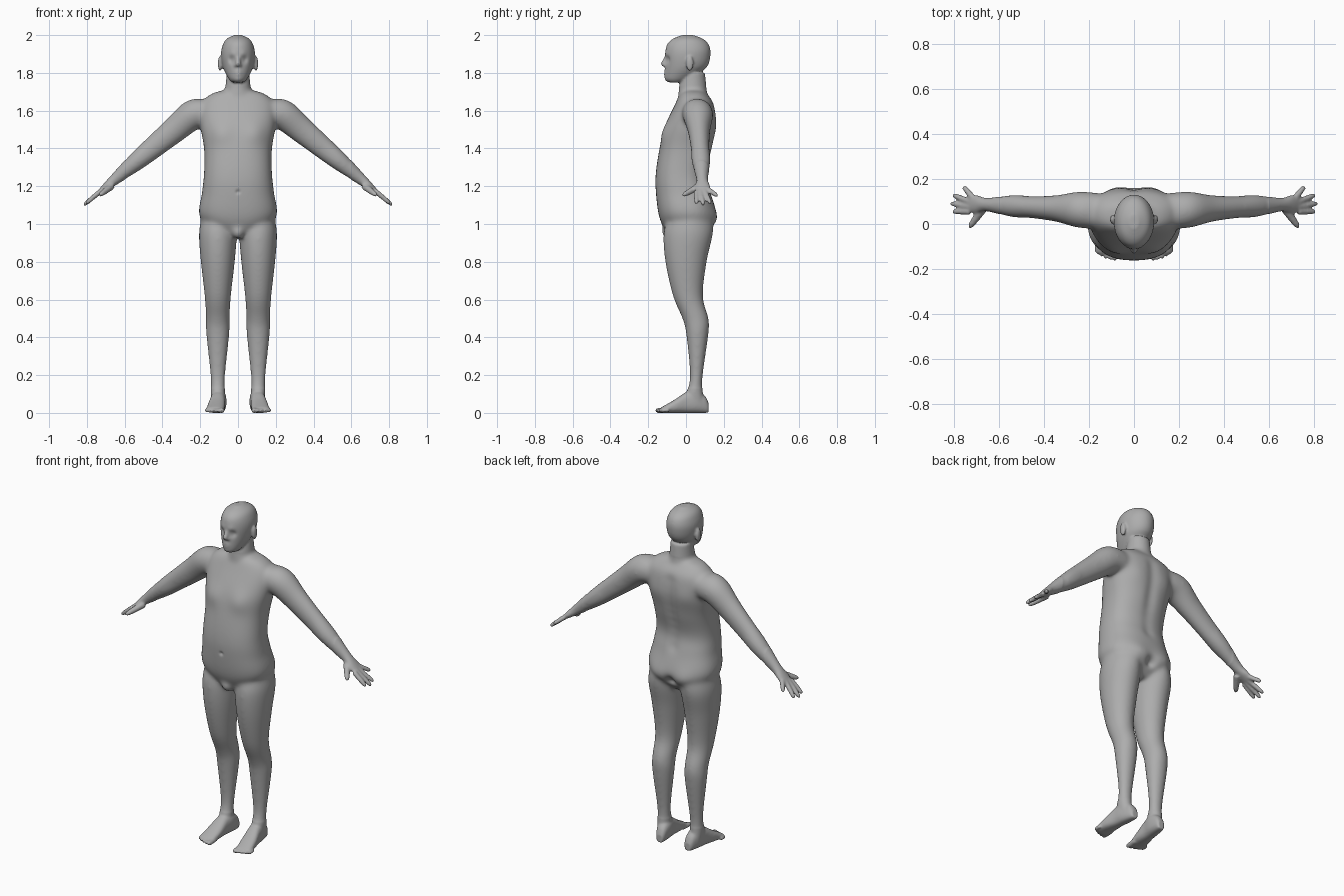
import bpy
import bmesh
import math
from mathutils import Vector

cube = bpy.data.objects.get("Cube")
if cube:
    bpy.data.objects.remove(cube, do_unlink=True)

AXIS_X, AXIS_Y, AXIS_Z = Vector((1, 0, 0)), Vector((0, 1, 0)), Vector((0, 0, 1))
ARM_UP = Vector((.6, 0, .8))
BOTH_SIDES = (1, -1)
SEGMENTS = 40
STEPS = 5
LEG_X = .107

bm = bmesh.new()


def spline(rows):
    """Smooth interpolation through a list of section vectors."""
    rows = [Vector(row) for row in rows]
    rows = [rows[0]] + rows + [rows[-1]]
    result = []
    for before, start, end, after in zip(rows, rows[1:], rows[2:], rows[3:]):
        for step in range(STEPS):
            t = step / STEPS
            tangent_in = (end - before) / 2
            tangent_out = (after - start) / 2
            ease = t * t * (3 - 2 * t)
            result.append(start.lerp(end, ease)
                          + tangent_in * t * (1 - t) * (1 - t)
                          - tangent_out * t * t * (1 - t))
    return result + [rows[-1]]


def loft(rows, u, v, power=2, sides=BOTH_SIDES):
    """Skin rounded sections (centre x, y, z, radius along u, radius along v)."""
    for side in sides:
        rings = []
        for section in spline(rows):
            ring = []
            for index in range(SEGMENTS):
                angle = math.tau * index / SEGMENTS
                cosine, sine = math.cos(angle), math.sin(angle)
                along_u = math.copysign(abs(cosine) ** (2 / power), cosine)
                along_v = math.copysign(abs(sine) ** (2 / power), sine)
                point = (Vector(section[:3]) + u * along_u * max(section[3], .002)
                         + v * along_v * max(section[4], .002))
                point.x *= side
                ring.append(bm.verts.new(point))
            rings.append(ring)
        for lower, upper in zip(rings, rings[1:]):
            for index in range(SEGMENTS):
                bm.faces.new((lower[index - 1], lower[index], upper[index], upper[index - 1]))
        bm.faces.new(rings[0])
        bm.faces.new(rings[-1])


def upright(rows, centre_x=0):
    """Turn (z, half width, front y, back y) into loft sections."""
    return [(centre_x, (front + back) / 2, z, half_width, (back - front) / 2)
            for z, half_width, front, back in rows]


def digit(start, end, start_radius, end_radius, sides=BOTH_SIDES):
    """A tapering finger, toe or nose with a rounded tip."""
    start, end = Vector(start), Vector(end)
    direction = (end - start).normalized()
    u = direction.orthogonal().normalized()
    rows = []
    for index in range(SEGMENTS // 4 + 1):
        t = index / (SEGMENTS // 4)
        radius = (start_radius + (end_radius - start_radius) * t) * math.sqrt(1 - t ** 8)
        rows.append((*start.lerp(end, t), radius, radius))
    loft(rows, u, direction.cross(u), sides=sides)


def blob(centre, radii, sides=BOTH_SIDES):
    """An ellipsoid, lofted upwards."""
    x, y, z = centre
    rows = []
    for index in range(STEPS * 2 + 1):
        angle = math.pi * index / (STEPS * 2)
        rows.append((x, y, z - radii[2] * math.cos(angle),
                     radii[0] * math.sin(angle), radii[1] * math.sin(angle)))
    loft(rows, AXIS_X, AXIS_Y, sides=sides)


def arm_height(x):
    """Height of the arm's centre line: shallow in the shoulder, then steep."""
    return 1.57 + .3 * max(.25 - x, 0) - .83 * max(x - .25, 0)


# Torso
torso = upright([(.93, .06, -.09, .09), (1.03, .2, -.14, .16), (1.17, .19, -.16, .13),
                 (1.27, .18, -.16, .11), (1.4, .18, -.14, .14), (1.52, .2, -.11, .16),
                 (1.63, .2, -.06, .15), (1.69, .14, -.03, .11), (1.71, .06, 0, .09)])
loft(torso, AXIS_X, AXIS_Y, power=2.4, sides=(1,))

# Neck and head
neck = upright([(1.64, .1, -.04, .12), (1.71, .07, -.04, .11), (1.8, .06, -.02, .1)])
loft(neck, AXIS_X, AXIS_Y, sides=(1,))
head = upright([(1.75, .03, -.09, -.02), (1.77, .05, -.11, .03), (1.83, .08, -.11, .11),
                (1.9, .09, -.11, .13), (1.95, .08, -.1, .12), (1.98, .06, -.07, .09),
                (2, .02, -.02, .04)])
loft(head, AXIS_X, AXIS_Y, sides=(1,))

# Nose, nostrils and ears
digit((0, -.1, 1.89), (0, -.125, 1.835), .01, .016, sides=(1,))
blob((.01, -.11, 1.84), (.01, .01, .01))
blob((.095, .02, 1.85), (.012, .02, .04))

# Arms with palms, from (x, half depth, half thickness)
arm = [(x, .05 + .055 * x, arm_height(x), depth, thickness) for x, depth, thickness in (
    (.12, .07, .06), (.18, .08, .09), (.25, .08, .08), (.34, .06, .07), (.45, .05, .06),
    (.54, .05, .05), (.65, .03, .03), (.7, .04, .02), (.74, .04, .01))]
loft(arm, AXIS_Y, ARM_UP)

# Fingers fan out from the knuckles; the thumb points forward
for index, tip_x in enumerate((.81, .82, .81, .76)):
    knuckle_x = .73 - .005 * index
    digit((knuckle_x, .055 + .02 * index, arm_height(knuckle_x)),
          (tip_x, .055 + .038 * index, arm_height(tip_x)), .014, .012)
digit((.67, .07, 1.2), (.735, -.02, 1.15), .02, .013)

# Legs
leg = upright([(1.02, .09, -.1, .13), (.94, .1, -.12, .14), (.8, .09, -.11, .11),
               (.62, .07, -.07, .09), (.5, .063, -.02, .12), (.42, .062, 0, .12),
               (.2, .04, .02, .09), (.1, .037, 0, .09), (.04, .03, -.02, .11)], LEG_X)
loft(leg, AXIS_X, AXIS_Y)

# Feet turned slightly out, from (y, half width, height)
foot = [(LEG_X - .12 * y, y, height / 2, half_width, height / 2) for y, half_width, height in (
    (.12, .02, .05), (.1, .03, .09), (.05, .04, .12), (0, .04, .11),
    (-.06, .046, .07), (-.13, .046, .03))]
loft(foot, AXIS_X, AXIS_Z, power=2.5)

# Toes get shorter and thinner towards the outside
for index in range(5):
    x = .085 + .02 * index
    radius = .014 if index == 0 else .01
    digit((x, -.09, .015), (x, .002 * index ** 2 - .165, .012), radius, radius)

# Groin
blob((0, -.09, .96), (.035, .04, .04), sides=(1,))

# Fuse all parts into one continuous skin
bmesh.ops.recalc_face_normals(bm, faces=bm.faces[:])
parts = bpy.data.meshes.new("body_parts")
bm.to_mesh(parts)
bm.free()
body = bpy.data.objects.new("body", parts)
bpy.context.scene.collection.objects.link(body)
remesh = body.modifiers.new("fuse", 'REMESH')
remesh.mode = 'VOXEL'
remesh.voxel_size = .006
bpy.context.view_layer.update()
graph = bpy.context.evaluated_depsgraph_get()
skin = bpy.data.meshes.new_from_object(body.evaluated_get(graph))
body.modifiers.clear()
body.data = skin
skin.name = "body"
bpy.data.meshes.remove(parts)

bm = bmesh.new()
bm.from_mesh(skin)


def relax(verts, times):
    """Smooth away the seams between parts."""
    for _ in range(times):
        bmesh.ops.smooth_vert(bm, verts=verts, factor=.5, use_axis_x=True,
                              use_axis_y=True, use_axis_z=True)


def press(x, y, z, radius, depth):
    """Push the skin along y by a share of the radius, on both sides if off centre."""
    for side in (BOTH_SIDES if x else (1,)):
        centre = Vector((x * side, y, z))
        for vert in bm.verts:
            if abs(vert.co.z - z) < radius * 2.5:
                distance = (vert.co - centre).length / radius
                vert.co.y += depth * radius * math.exp(-distance ** 2)


# Relax most strongly where limbs and neck join the torso
relax(bm.verts[:], 3)
relax([v for v in bm.verts if .13 < v.co.z < 1.73 and abs(v.co.x) < .6], 30)

# Face: eye sockets, eyes, brow, lips, mouth line, chin
press(.034, -.1, 1.87, .02, .6)
press(.034, -.1, 1.87, .01, -.4)
press(.03, -.11, 1.9, .02, -.2)
press(0, -.11, 1.8, .02, -.3)
press(0, -.12, 1.8, .006, .6)
press(0, -.1, 1.76, .02, -.2)

# Front: chest, navel
press(.09, -.11, 1.48, .06, -.2)
press(0, -.16, 1.17, .01, .9)

# Back: shoulder blades, buttocks, cleft, spine
press(.1, .16, 1.52, .06, .1)
press(.09, .15, 1.02, .06, .2)
press(0, .15, 1, .03, -.8)
for index in range(9):
    press(0, .14, 1.2 + .05 * index, .035, -.25)

bm.to_mesh(skin)
bm.free()
skin.shade_smooth()

# One plain grey
grey = bpy.data.materials.new("plain_grey")
grey.use_nodes = True
colour = (.42, .42, .42, 1)
grey.diffuse_color = colour
grey.node_tree.nodes["Principled BSDF"].inputs["Base Color"].default_value = colour
skin.materials.clear()
skin.materials.append(grey)
